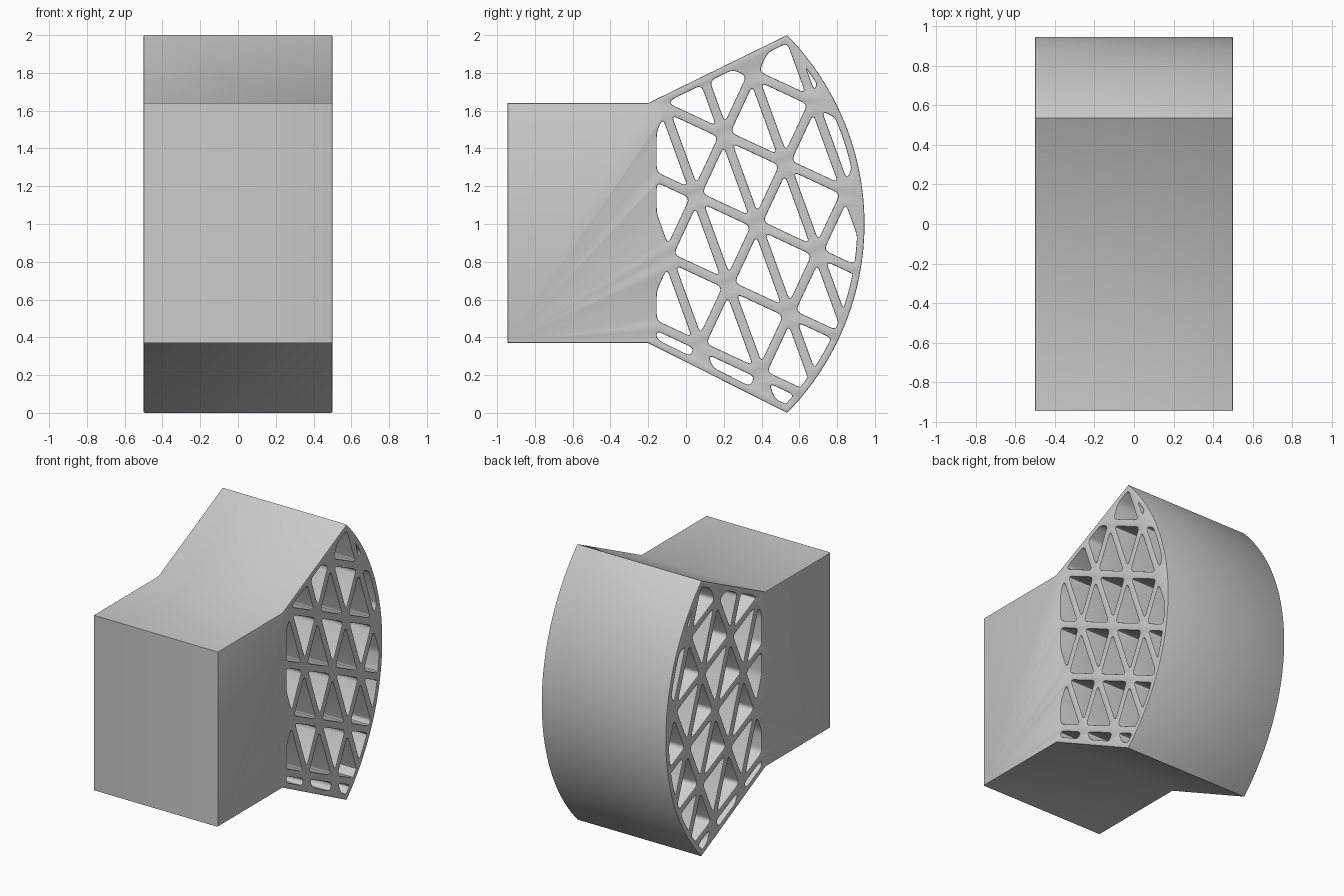
import bpy, bmesh
from math import sin, cos, asin, radians, sqrt, pi
from mathutils import Vector, Matrix

if "Cube" in bpy.data.objects:
    bpy.data.objects.remove(bpy.data.objects["Cube"])

R, CY = 1.425, -0.48            # curved back: radius and centre (y), centre z = 1
WALL, HALF_BAR, STEP = 0.038, 0.025, 0.356
BEVEL = 0.006


def clip(poly, n, c):
    """Keep the side of a convex polygon where p.n >= c."""
    out = []
    for a, b in zip(poly, poly[1:] + poly[:1]):
        da, db = a.dot(n) - c, b.dot(n) - c
        if da >= 0:
            out.append(a)
        if da * db < 0:
            out.append(a.lerp(b, da / (da - db)))
    return [p for i, p in enumerate(out) if (p - out[i - 1]).length > 1e-3]


def area(poly):
    return abs(sum(a.x * b.y - a.y * b.x for a, b in zip(poly, poly[1:] + poly[:1]))) / 2


def rounded(poly, r=0.032):
    """Soften the sharp corners of a cell."""
    out = []
    for i, p in enumerate(poly):
        a, b = poly[i - 1], poly[(i + 1) % len(poly)]
        u, v = a - p, b - p
        if u.angle(v) > radians(160):
            out.append(p)
            continue
        s = p + u.normalized() * min(r, u.length * 0.42)
        e = p + v.normalized() * min(r, v.length * 0.42)
        for t in (0, 0.25, 0.5, 0.75, 1):
            out.append(s * (1 - t) ** 2 + p * 2 * t * (1 - t) + e * t * t)
    return out


def line_normal(deg):
    return Vector((-sin(radians(deg)), cos(radians(deg))))


# outer side profile: block, flared neck and curved back
amax = asin(1 / R)
outline = [Vector(p) for p in ((-0.2, 1.64), (-0.945, 1.64), (-0.945, 0.37), (-0.2, 0.37))]
for i in range(49):
    a = -amax + 2 * amax * i / 48
    outline.append(Vector((CY + R * cos(a), 1 + R * sin(a))))

# cavity inside the flared part, bounded by the walls
cavity = [Vector((CY + (R - WALL) * cos(2 * pi * i / 160), 1 + (R - WALL) * sin(2 * pi * i / 160)))
          for i in range(160)]
cavity = clip(cavity, Vector((1, 0)), -0.155)
for neck, tip, sgn in ((outline[0], outline[-1], -1), (outline[3], outline[4], 1)):
    d = (tip - neck).normalized()
    n = Vector((-d.y, d.x)) * sgn
    cavity = clip(cavity, n, neck.dot(n) + WALL)

# square grid with diagonals splits the cavity into open cells
node = Vector((0.375, 1.0))
cells = [cavity]
for deg, step in ((-25, STEP), (65, STEP), (-70, STEP / sqrt(2))):
    n = line_normal(deg)
    for k in range(-6, 7):
        c = node.dot(n) + k * step
        cells = [q for p in cells
                 for q in (clip(p, n, c + HALF_BAR), clip(p, -n, HALF_BAR - c)) if len(q) > 2]
cells = [rounded(c) for c in cells if area(c) > 0.0012]

# filled, extruded curve with the cells as holes
curve = bpy.data.curves.new("lattice_block", 'CURVE')
curve.dimensions = '2D'
curve.fill_mode = 'BOTH'
curve.extrude = 0.5 - BEVEL
curve.bevel_depth = BEVEL
curve.bevel_resolution = 1
curve.offset = -BEVEL
for loop in [outline] + cells:
    sp = curve.splines.new('POLY')
    sp.points.add(len(loop) - 1)
    for pt, co in zip(sp.points, loop):
        pt.co = (co.x, co.y, 0, 1)
    sp.use_cyclic_u = True
obj = bpy.data.objects.new("lattice_block", curve)
bpy.context.collection.objects.link(obj)
bpy.context.view_layer.objects.active = obj
obj.select_set(True)
bpy.ops.object.convert(target='MESH')
obj = bpy.context.view_layer.objects.active

# stand the profile upright (profile x -> y, profile y -> z, thickness -> x) and weld
bm = bmesh.new()
bm.from_mesh(obj.data)
bm.transform(Matrix(((0, 0, 1, 0), (1, 0, 0, 0), (0, 1, 0, 0), (0, 0, 0, 1))))
bmesh.ops.remove_doubles(bm, verts=bm.verts, dist=1e-4)
bmesh.ops.recalc_face_normals(bm, faces=bm.faces)
bm.to_mesh(obj.data)
bm.free()
bpy.ops.object.shade_smooth_by_angle(angle=radians(30))
